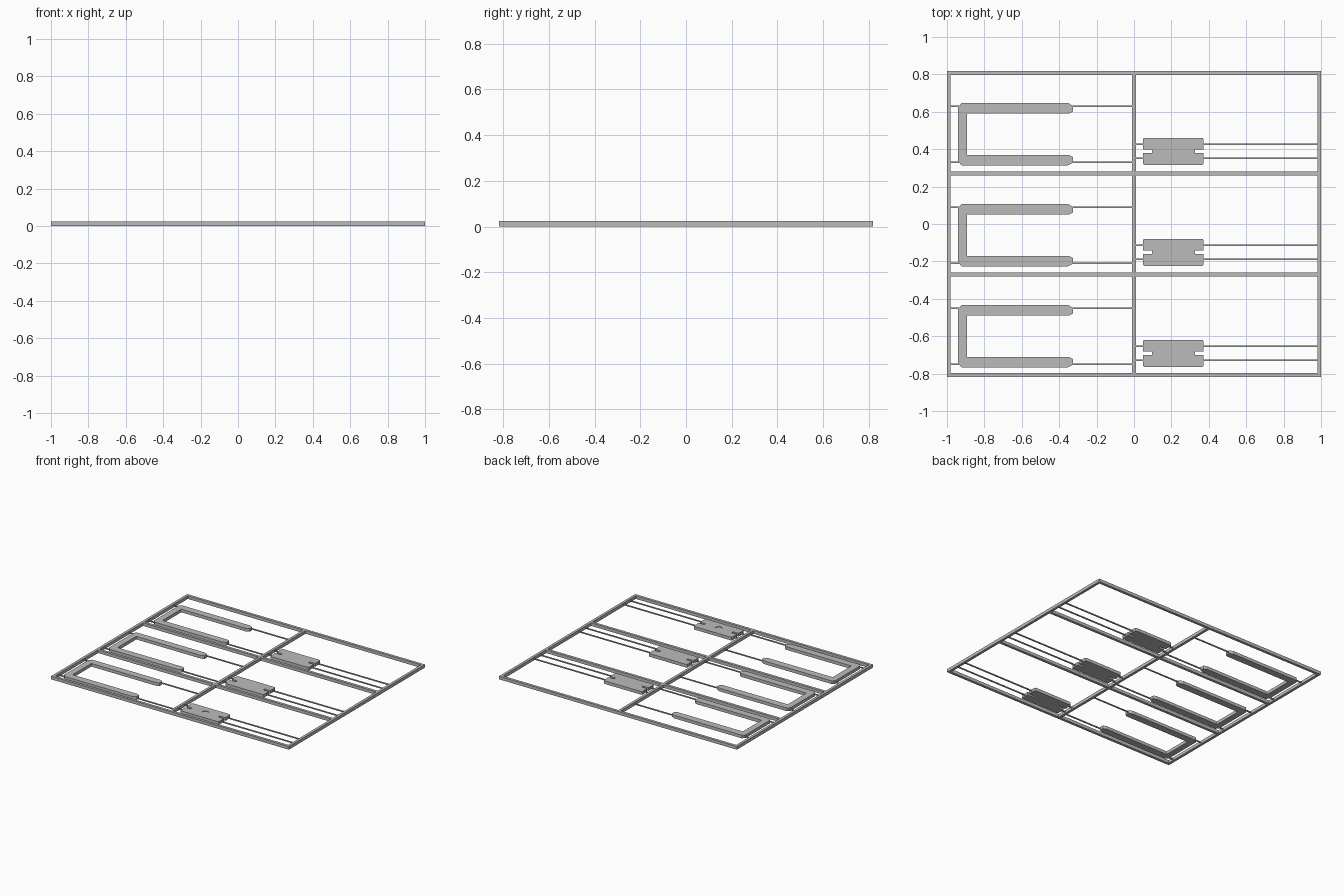
import bpy, bmesh

cube = bpy.data.objects.get("Cube")
if cube:
    bpy.data.objects.remove(cube, do_unlink=True)

# Single grey plastic
grey = bpy.data.materials.new("grey_plastic")
grey.use_nodes = True
colour = (0.5, 0.5, 0.5, 1)
grey.diffuse_color = colour
grey.node_tree.nodes["Principled BSDF"].inputs["Base Color"].default_value = colour

HEIGHT = 0.024
BAR = 0.02
PITCH = 0.54
HALF_Y = 0.817


def extrude_outline(name, points, z0=0.0, z1=HEIGHT):
    """Solid prism from a flat outline."""
    bm = bmesh.new()
    face = bm.faces.new([bm.verts.new((x, y, z0)) for x, y in points])
    top = bmesh.ops.extrude_face_region(bm, geom=[face])["geom"]
    bmesh.ops.translate(bm, vec=(0, 0, z1 - z0),
                        verts=[v for v in top if isinstance(v, bmesh.types.BMVert)])
    bmesh.ops.recalc_face_normals(bm, faces=bm.faces)
    mesh = bpy.data.meshes.new(name)
    bm.to_mesh(mesh)
    bm.free()
    mesh.materials.append(grey)
    obj = bpy.data.objects.new(name, mesh)
    bpy.context.collection.objects.link(obj)
    return obj


def slab(name, x0, x1, y0, y1, z0=0.0, z1=HEIGHT):
    return extrude_outline(name, [(x0, y0), (x1, y0), (x1, y1), (x0, y1)], z0, z1)


def rod(name, x0, x1, y):
    return slab(name, x0, x1, y - 0.004, y + 0.004, 0.008, 0.016)


# Carrier frame: three long rails with cross bars between them
for name, x in (("left", 0.99), ("middle", 0.0), ("right", -0.99)):
    slab(name + "_rail", x - BAR / 2, x + BAR / 2, -HALF_Y, HALF_Y)
for i, y in enumerate((-HALF_Y + BAR / 2, -PITCH / 2, PITCH / 2, HALF_Y - BAR / 2)):
    for side, x0 in (("right", -0.98), ("left", 0.01)):
        slab(f"{side}_cross_bar_{i}", x0, x0 + 0.97, y - BAR / 2, y + BAR / 2)

# One half of the U clip, from the closed end to the tip, mirrored in y
clip_half = [(-0.94, 0.145), (-0.922, 0.166), (-0.352, 0.166), (-0.325, 0.152),
             (-0.325, 0.122), (-0.345, 0.112), (-0.892, 0.112)]
clip = clip_half + [(x, -y) for x, y in reversed(clip_half)]

# Quarter outline of the notched plate: end slot, then clipped corner
W, D, C = 0.162, 0.073, 0.01
quarter = [(W - 0.047, 0.009), (W, 0.009), (W, D - C), (W - 0.003, D - 0.003), (W - C, D)]
upper = quarter + [(-x, y) for x, y in reversed(quarter)]
plate = upper + [(-x, -y) for x, y in upper]

for row in (-1, 0, 1):
    cy = row * PITCH - 0.06
    extrude_outline(f"u_clip_{row + 2}", [(x, y + cy) for x, y in clip])
    for i, offset in enumerate((0.15, -0.15)):
        rod(f"clip_outer_rod_{row + 2}_{i}", -0.98, -0.93, cy + offset)
        rod(f"clip_tip_rod_{row + 2}_{i}", -0.335, -0.01, cy + offset)

    py = row * PITCH - 0.152
    body = extrude_outline(f"notched_plate_{row + 2}", [(x + 0.21, y + py) for x, y in plate])
    for i, offset in enumerate((0.038, -0.037)):
        rod(f"plate_inner_rod_{row + 2}_{i}", 0.01, 0.06, py + offset)
        rod(f"plate_outer_rod_{row + 2}_{i}", 0.36, 0.98, py + offset)

    # Shallow round recess on the front plate
    if row == -1:
        bpy.ops.mesh.primitive_cylinder_add(vertices=32, radius=0.025, depth=0.02,
                                            location=(0.21, py, HEIGHT + 0.006))
        cutter = bpy.context.object
        cutter.name = "recess_cutter"
        cutter.data.materials.append(grey)
        cutter.hide_render = True
        cutter.hide_set(True)
        cut = body.modifiers.new("recess", 'BOOLEAN')
        cut.operation = 'DIFFERENCE'
        cut.object = cutter
